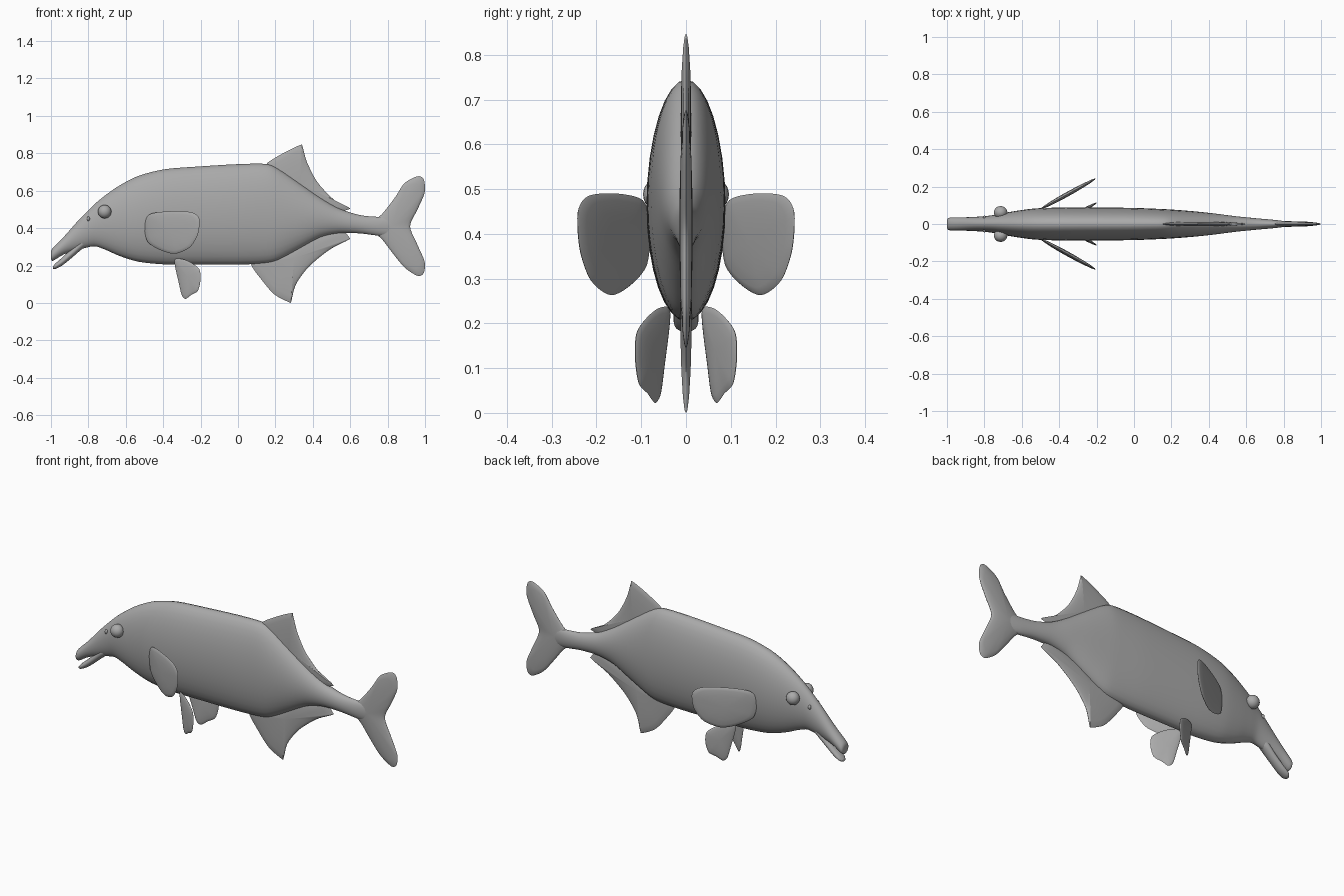
import bpy, bmesh, math
from mathutils import Vector

cube = bpy.data.objects.get("Cube")
if cube:
    bpy.data.objects.remove(cube, do_unlink=True)

# One flat grey for the whole fish
grey = bpy.data.materials.new("plain_grey")
grey.use_nodes = True
colour = (0.4, 0.4, 0.4, 1)
grey.diffuse_color = colour
grey.node_tree.nodes["Principled BSDF"].inputs["Base Color"].default_value = colour


def finish(name, bm, angle=50):
    """Turn a bmesh into a named, smooth-shaded object."""
    bmesh.ops.recalc_face_normals(bm, faces=bm.faces)
    mesh = bpy.data.meshes.new(name)
    bm.to_mesh(mesh)
    bm.free()
    mesh.materials.append(grey)
    obj = bpy.data.objects.new(name, mesh)
    bpy.context.collection.objects.link(obj)
    bpy.ops.object.select_all(action="DESELECT")
    obj.select_set(True)
    bpy.context.view_layer.objects.active = obj
    bpy.ops.object.shade_smooth_by_angle(angle=math.radians(angle))
    return obj


def smooth_path(points, steps, closed, tension=0.42):
    """Interpolate points of any dimension with a cardinal spline."""
    pts = [Vector(p) for p in points]
    count = len(pts)

    def at(i):
        return pts[i % count] if closed else pts[max(0, min(count - 1, i))]

    path = []
    for i in range(count if closed else count - 1):
        a, b = at(i), at(i + 1)
        ta = (b - at(i - 1)) * tension
        tb = (at(i + 2) - a) * tension
        for k in range(steps):
            t = k / steps
            h = t * t * (3 - 2 * t)
            path.append(a * (1 - h) + b * h
                        + ta * (t * (1 - t) ** 2) - tb * (t * t * (1 - t)))
    if not closed:
        path.append(pts[-1])
    return path


def skin(bm, rings):
    for r, s in zip(rings, rings[1:]):
        n = len(r)
        for j in range(n):
            k = (j + 1) % n
            bm.faces.new((r[j], r[k], s[k], s[j]))


def loft(name, sections, steps=4, sides=32):
    """Elliptical sections (x, bottom, top, half width) along the body."""
    bm = bmesh.new()
    rings = []
    for x, low, high, half in smooth_path(sections, steps, False):
        mid, rad = (low + high) / 2, (high - low) / 2
        rings.append([bm.verts.new((x, half * math.cos(a), mid + rad * math.sin(a)))
                      for a in (math.tau * j / sides for j in range(sides))])
    skin(bm, rings)
    bm.faces.new(rings[0])
    bm.faces.new(rings[-1])
    return finish(name, bm)


def fin(name, outline, centre, thick, place=lambda x: 0, side=1, steps=5):
    """Lens-shaped blade: rings shrink from the rim to the centre on both faces."""
    rim = smooth_path(outline, steps, True)
    hub = Vector(centre)
    bm = bmesh.new()

    def vert(p, offset):
        return bm.verts.new((p.x, side * (place(p.x) + offset), p.y))

    edge = [vert(p, 0) for p in rim]
    for face in (-1, 1):
        rings = [edge]
        for s in (0.97, 0.85, 0.6, 0.3):
            depth = face * thick * math.sqrt(1 - s * s)
            rings.append([vert(hub.lerp(p, s), depth) for p in rim])
        skin(bm, rings)
        tip = vert(hub, face * thick)
        last = rings[-1]
        for j in range(len(last)):
            bm.faces.new((last[j], last[(j + 1) % len(last)], tip))
    return finish(name, bm)


def ball(name, location, size):
    bm = bmesh.new()
    bmesh.ops.create_uvsphere(bm, u_segments=20, v_segments=12, radius=1)
    bmesh.ops.scale(bm, vec=size, verts=bm.verts)
    bmesh.ops.translate(bm, vec=location, verts=bm.verts)
    return finish(name, bm)


# Body with the drooping upper snout
loft("body", [
    (-1, .24, .275, .02), (-.99, .225, .295, .033), (-.93, .26, .355, .035),
    (-.85, .285, .445, .038), (-.77, .303, .525, .045), (-.71, .285, .575, .056),
    (-.63, .25, .63, .07), (-.53, .22, .68, .083), (-.39, .206, .715, .088),
    (-.2, .205, .73, .088), (0, .205, .742, .086), (.15, .212, .743, .08),
    (.22, .23, .715, .076), (.33, .29, .64, .067), (.44, .35, .563, .055),
    (.54, .373, .505, .042), (.65, .372, .47, .031), (.75, .36, .46, .022),
    (.83, .36, .46, .012), (.87, .38, .44, .004)])

# Slender lower jaw
loft("lower_jaw", [
    (-.99, .182, .195, .012), (-.975, .182, .212, .026), (-.94, .2, .243, .028),
    (-.89, .24, .29, .028), (-.84, .283, .34, .03), (-.8, .31, .37, .02)], sides=20)

# Fins on the midline
fin("tail_fin", [
    (.7, .41), (.77, .475), (.84, .565), (.89, .64), (.96, .677), (.993, .66),
    (.998, .59), (.96, .5), (.92, .41), (.96, .31), (.998, .22), (.993, .16),
    (.96, .145), (.89, .19), (.82, .275), (.77, .34)], (.82, .41), .015)
fin("dorsal_fin", [
    (.15, .74), (.25, .805), (.335, .845), (.345, .835), (.37, .75), (.425, .645),
    (.515, .55), (.59, .512), (.59, .5), (.5, .49), (.33, .6), (.2, .69)],
    (.33, .64), .012)
fin("anal_fin", [
    (.07, .21), (.125, .125), (.195, .045), (.275, .003), (.285, .01), (.31, .1),
    (.38, .195), (.49, .285), (.59, .337), (.595, .35), (.55, .385), (.4, .36),
    (.275, .29), (.14, .24)], (.3, .24), .013)

# Paired parts, the model's left being +x when seen from the front side
pectoral = [(-.5, .42), (-.47, .475), (-.365, .49), (-.25, .485), (-.207, .45),
            (-.215, .365), (-.26, .295), (-.34, .263), (-.42, .285), (-.485, .33)]
pelvic = [(-.34, .225), (-.315, .1), (-.3, .04), (-.28, .022), (-.25, .043),
          (-.215, .065), (-.2, .125), (-.207, .18), (-.25, .215), (-.3, .235)]
for label, side in (("near", -1), ("far", 1)):
    fin(label + "_pectoral_fin", pectoral, (-.36, .38), .014,
        lambda x: .08 + (x + .5) * .55, side)
    fin(label + "_pelvic_fin", pelvic, (-.27, .14), .01,
        lambda x: .036 + (x + .34) * .55, side)
    ball(label + "_eye", (-.713, side * .062, .488), (.036, .034, .036))
    ball(label + "_nostril", (-.8, side * .036, .45), (.008, .009, .012))
